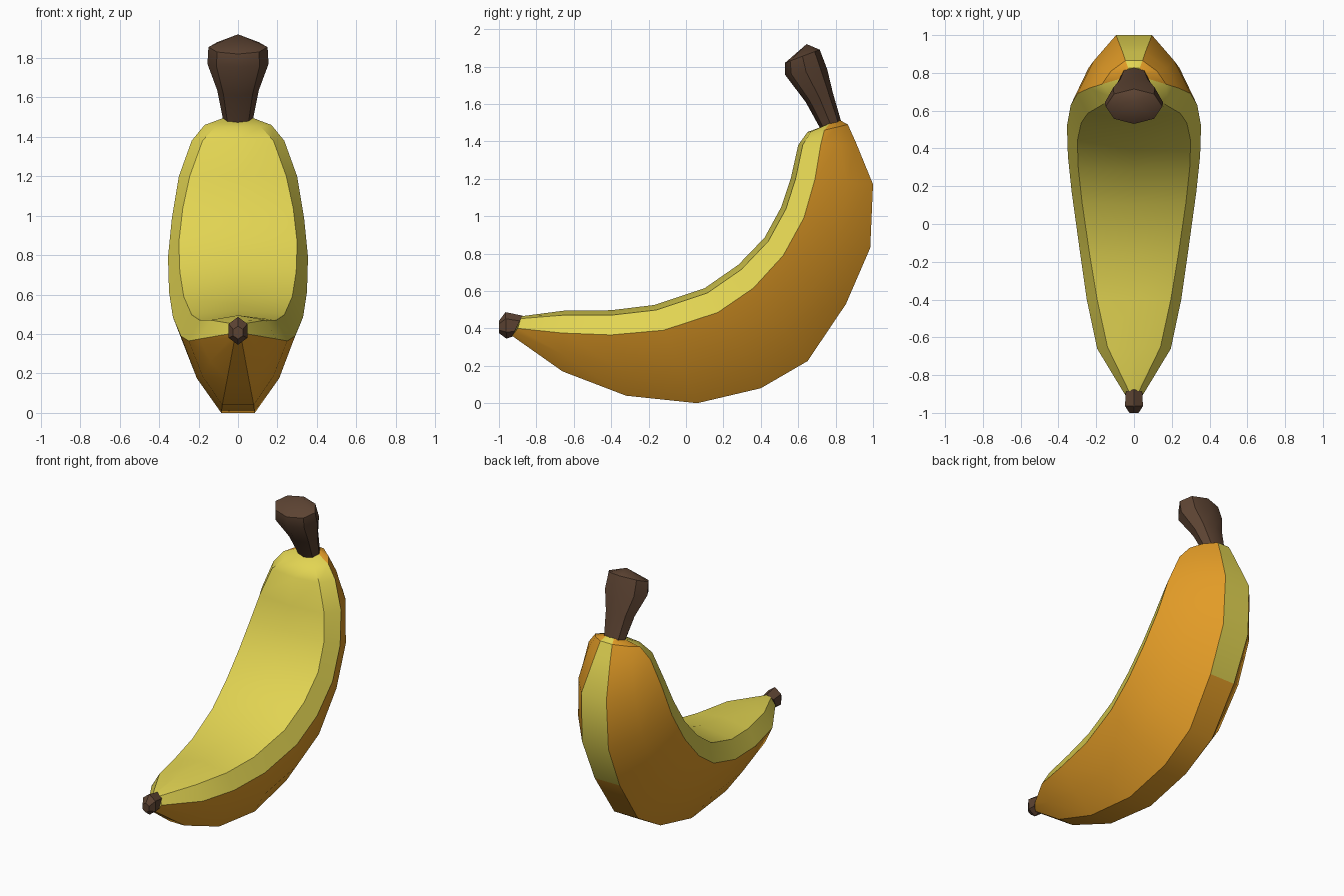
import bpy, bmesh, math

if "Cube" in bpy.data.objects:
    bpy.data.objects.remove(bpy.data.objects["Cube"])


def material(name, rgb):
    m = bpy.data.materials.new(name)
    m.diffuse_color = (*rgb, 1)
    m.use_nodes = True
    m.node_tree.nodes["Principled BSDF"].inputs["Base Color"].default_value = m.diffuse_color
    return m


yellow = material("yellow peel", (0.76, 0.66, 0.085))
orange = material("orange peel", (0.76, 0.33, 0.02))
brown = material("brown stem", (0.107, 0.056, 0.032))


def loft(name, rings, mats, rule=lambda i, j: 0, tip=None):
    """Skin a list of rings, cap both ends, colour faces by rule(ring, side)."""
    bm = bmesh.new()
    loops = [[bm.verts.new(p) for p in r] for r in rings]
    n = len(loops[0])
    for i in range(len(loops) - 1):
        for j in range(n):
            k = (j + 1) % n
            f = bm.faces.new((loops[i][j], loops[i][k], loops[i + 1][k], loops[i + 1][j]))
            f.material_index = rule(i, j)
    bm.faces.new(loops[0])
    if tip:
        v = bm.verts.new(tip)
        for j in range(n):
            bm.faces.new((loops[-1][j], loops[-1][(j + 1) % n], v))
    else:
        bm.faces.new(loops[-1])
    bmesh.ops.recalc_face_normals(bm, faces=bm.faces)
    me = bpy.data.meshes.new(name)
    bm.to_mesh(me)
    bm.free()
    ob = bpy.data.objects.new(name, me)
    bpy.context.collection.objects.link(ob)
    for m in mats:
        me.materials.append(m)
    bpy.ops.object.select_all(action='DESELECT')
    ob.select_set(True)
    bpy.context.view_layer.objects.active = ob
    bpy.ops.object.shade_smooth_by_angle(angle=math.radians(35))
    return ob


def oval(front, back, hx, n):
    """Oval ring between a front and a back (y, z) point, hx wide to each side."""
    pts = []
    for k in range(n):
        a = 2 * math.pi * k / n
        t = (1 - math.cos(a)) / 2
        pts.append((hx * math.sin(a), front[0] + (back[0] - front[0]) * t,
                    front[1] + (back[1] - front[1]) * t))
    return pts


# Peel stations: inner y,z | side edge half-width,y,z | outer strip half-width,y,z
stations = [
    (-.88, .465, .05, -.90, .40, .02, -.93, .36),
    (-.65, .495, .195, -.66, .375, .055, -.66, .17),
    (-.40, .497, .25, -.40, .365, .08, -.32, .04),
    (-.17, .525, .29, -.12, .39, .085, .06, 0),
    (.10, .615, .33, .17, .485, .085, .40, .08),
    (.28, .74, .35, .36, .615, .09, .65, .225),
    (.42, .885, .355, .52, .79, .095, .855, .53),
    (.51, 1.05, .335, .63, .99, .10, .985, .83),
    (.56, 1.20, .30, .69, 1.20, .095, 1.0, 1.17),
    (.60, 1.38, .235, .72, 1.38, .06, .91, 1.39),
    (.65, 1.45, .17, .74, 1.46, .045, .865, 1.49),
    (.72, 1.475, .07, .77, 1.497, .03, .825, 1.512),
]


def peel_ring(ty, tz, sx, sy, sz, bx, by, bz):
    ix = max(sx - .055, sx * .55)
    half = [(ix, ty + .2 * (sy - ty), tz + .2 * (sz - tz)),
            (sx, sy, sz),
            (max(.72 * sx, bx), by + .45 * (sy - by), bz + .45 * (sz - bz)),
            (bx, by, bz)]
    return [(0, ty, tz)] + half + [(-x, y, z) for x, y, z in reversed(half)]


def peel_colour(i, j):
    if j in (0, 1, 7, 8):            # inner curve
        return 0
    return 0 if j == 4 and i >= 6 else 1   # stripe up the back


loft("banana_peel", [peel_ring(*s) for s in stations], [yellow, orange], peel_colour)

# Flared stem
loft("stem", [oval((.72, 1.465), (.83, 1.505), .075, 8),
              oval((.64, 1.61), (.785, 1.66), .105, 8),
              oval((.53, 1.755), (.755, 1.785), .155, 8),
              oval((.53, 1.82), (.715, 1.89), .15, 8)],
     [brown], tip=(0, .645, 1.92))

# Blossom end
loft("blossom_end", [oval((-.93, .355), (-.875, .468), .05, 6),
                     oval((-.96, .345), (-.965, .487), .055, 6),
                     oval((-1.0, .375), (-1.0, .44), .028, 6)], [brown])
